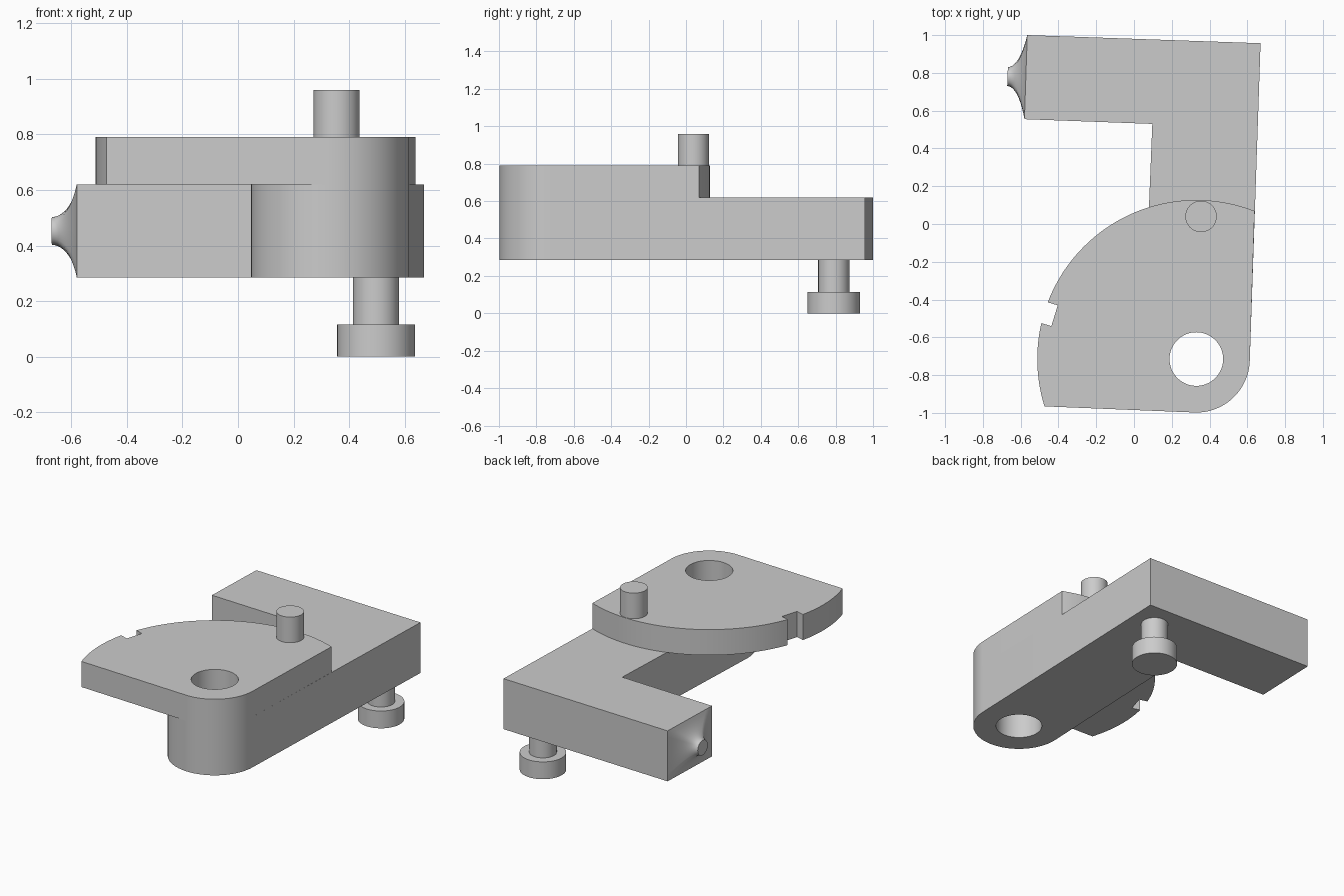
import bpy
import bmesh
from math import sin, cos, pi, radians
from mathutils import Vector

cube = bpy.data.objects.get("Cube")
if cube:
    bpy.data.objects.remove(cube, do_unlink=True)

grey = bpy.data.materials.new("plain grey")
grey.use_nodes = True
COLOUR = (0.6, 0.6, 0.6, 1)
grey.diffuse_color = COLOUR
grey.node_tree.nodes["Principled BSDF"].inputs["Base Color"].default_value = COLOUR

PIVOT = Vector((0.33, -0.715))
BODY_LOW, BODY_TOP, PLATE_TOP = 0.285, 0.62, 0.79


def finish(bm, name):
    bmesh.ops.recalc_face_normals(bm, faces=bm.faces)
    mesh = bpy.data.meshes.new(name)
    bm.to_mesh(mesh)
    bm.free()
    mesh.materials.append(grey)
    obj = bpy.data.objects.new(name, mesh)
    bpy.context.collection.objects.link(obj)
    bpy.ops.object.select_all(action='DESELECT')
    obj.select_set(True)
    bpy.context.view_layer.objects.active = obj
    bpy.ops.object.shade_smooth_by_angle(angle=radians(30))
    return obj


def arc(radius, start, end, steps, centre=PIVOT):
    angles = [radians(start + (end - start) * i / steps) for i in range(steps + 1)]
    return [centre + radius * Vector((cos(a), sin(a))) for a in angles]


def slab(name, loops, low, high):
    """Extrude an outline, with any further loops as holes."""
    bm = bmesh.new()
    edges = []
    for loop in loops:
        verts = [bm.verts.new((p[0], p[1], low)) for p in loop]
        edges += [bm.edges.new((v, verts[i - 1])) for i, v in enumerate(verts)]
    bmesh.ops.triangle_fill(bm, use_beauty=True, edges=edges, normal=(0, 0, 1))
    result = bmesh.ops.extrude_face_region(bm, geom=bm.faces[:], use_keep_orig=True)
    top = [g for g in result["geom"] if isinstance(g, bmesh.types.BMVert)]
    bmesh.ops.translate(bm, verts=top, vec=(0, 0, high - low))
    return finish(bm, name)


def cylinder(name, x, y, radius, low, high):
    return slab(name, [arc(radius, 0, 354, 59, Vector((x, y)))], low, high)


hole = arc(0.142, 0, 354, 59)

# L-shaped lower arm, rounded about the pivot hole
arm = arc(0.283, -2, -182, 60) + [(0.097, 0.53), (-0.58, 0.555), (-0.565, 1.0), (0.67, 0.957)]
slab("lower_arm", [arm, hole], BODY_LOW, BODY_TOP)

# Sector plate with a notch in its curved rim
sector = arc(0.842, 68.5, 159.1, 60)
sector += arc(0.787, 158.8, 167.2, 1)
sector += arc(0.842, 166.95, 197.3, 20)
sector += arc(0.283, -92, -2, 30)
slab("sector_plate", [sector, hole], BODY_TOP, PLATE_TOP)

# Pegs
cylinder("top_peg", 0.355, 0.04, 0.083, PLATE_TOP, 0.96)
cylinder("lower_peg_shaft", 0.497, 0.79, 0.083, 0.115, BODY_LOW)
cylinder("lower_peg_head", 0.497, 0.79, 0.14, 0, 0.115)

# Concave nozzle blending the square arm end into a small round tip
SIDE, RINGS = 8, 10
base = Vector((-0.5725, 0.7775, (BODY_LOW + BODY_TOP) / 2))
across = Vector((0.015, 0.445, 0)) / 2
up = Vector((0, 0, (BODY_TOP - BODY_LOW) / 2))
outward = Vector((-0.097, 0.0033, 0))
corners = [(1, 1), (-1, 1), (-1, -1), (1, -1)]
bm = bmesh.new()
rings = []
for r in range(RINGS + 1):
    a = radians(35 + 55 * r / RINGS)
    spread = (cos(a)) / cos(radians(35))
    reach = (sin(a) - sin(radians(35))) / (1 - sin(radians(35)))
    # reach swings from the flat base to the tip along a hollow curve
    f, g = 1 - spread, reach
    ring = []
    for c in range(4):
        (u0, v0), (u1, v1) = corners[c], corners[(c + 1) % 4]
        for s in range(SIDE):
            t = s / SIDE
            square = across * (u0 + (u1 - u0) * t) + up * (v0 + (v1 - v0) * t)
            angle = pi / 4 + (c + t) * pi / 2
            circle = 0.05 * (across.normalized() * cos(angle) + up.normalized() * sin(angle))
            # swap the roles so the flank is steep at the base and shallow at the tip
            ring.append(bm.verts.new(base + outward * (1 - spread) + square.lerp(circle, g)))
    rings.append(ring)
for low, high in zip(rings, rings[1:]):
    for i in range(len(low)):
        bm.faces.new((low[i - 1], low[i], high[i], high[i - 1]))
bm.faces.new(rings[0])
bm.faces.new(rings[-1])
finish(bm, "nozzle_tip")
